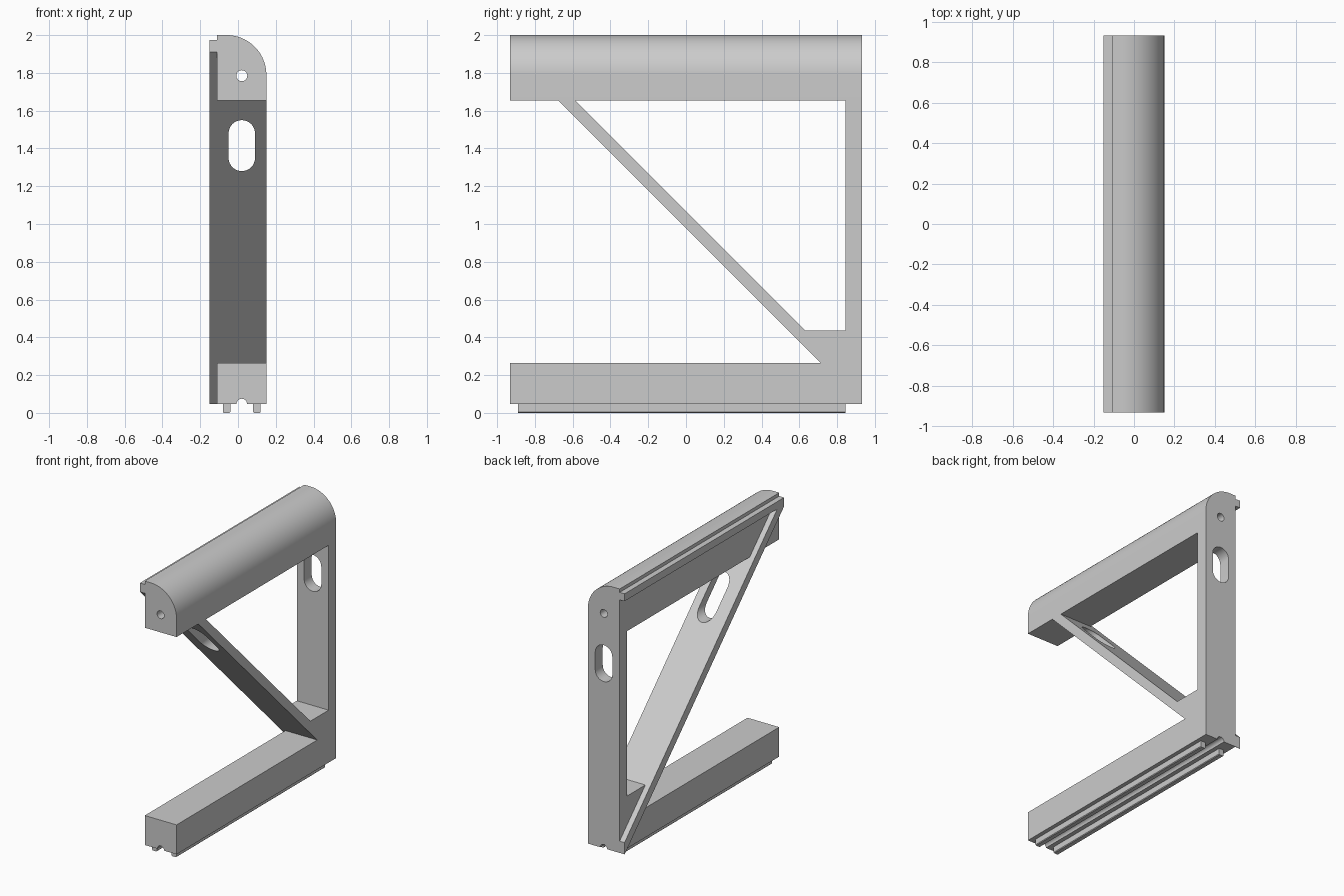
import bpy
import bmesh
from math import cos, sin, pi, radians

cube = bpy.data.objects.get("Cube")
if cube:
    bpy.data.objects.remove(cube, do_unlink=True)

# Overall limits
LEFT, RIGHT, LIP = -0.11, 0.15, -0.15
FRONT, BACK = -0.933, 0.933
BASE_Z, BASE_TOP, RAIL_Z = 0.047, 0.265, 1.655
POST_Y, HOLE_X = 0.845, 0.02
LOW, HIGH = 0.977, 1.067      # brace edges lie on y + z = constant

grey = bpy.data.materials.new("plain grey")
grey.use_nodes = True
colour = (0.6, 0.6, 0.6, 1)
grey.diffuse_color = colour
grey.node_tree.nodes["Principled BSDF"].inputs["Base Color"].default_value = colour


def prism(name, outline, start, end, axis):
    """Extrude an outline along x (outline in y, z) or along y (outline in x, z)."""
    bm = bmesh.new()

    def place(p, d):
        return (d, p[0], p[1]) if axis == "x" else (p[0], d, p[1])

    a = [bm.verts.new(place(p, start)) for p in outline]
    b = [bm.verts.new(place(p, end)) for p in outline]
    bm.faces.new(a)
    bm.faces.new(b[::-1])
    n = len(outline)
    for i in range(n):
        j = (i + 1) % n
        bm.faces.new((a[i], b[i], b[j], a[j]))
    bmesh.ops.recalc_face_normals(bm, faces=bm.faces)
    mesh = bpy.data.meshes.new(name)
    bm.to_mesh(mesh)
    bm.free()
    mesh.materials.append(grey)
    obj = bpy.data.objects.new(name, mesh)
    bpy.context.collection.objects.link(obj)
    return obj


def box(x0, x1, z0, z1):
    return [(x0, z0), (x1, z0), (x1, z1), (x0, z1)]


def arc(cx, cz, r, a0, a1, steps):
    angles = [radians(a0 + (a1 - a0) * i / steps) for i in range(steps + 1)]
    return [(cx + r * cos(a), cz + r * sin(a)) for a in angles]


def activate(obj):
    bpy.ops.object.select_all(action="DESELECT")
    obj.select_set(True)
    bpy.context.view_layer.objects.active = obj


def cut(obj, cutter):
    mod = obj.modifiers.new("opening", "BOOLEAN")
    mod.operation = "DIFFERENCE"
    mod.solver = "EXACT"
    mod.object = cutter
    activate(obj)
    bpy.ops.object.modifier_apply(modifier=mod.name)


# Top rail with one rounded shoulder, and the lip along its other side
shoulder = arc(RIGHT - 0.21, 1.79, 0.21, 0, 90, 24)
top_rail = prism("top_rail", [(LEFT, RAIL_Z), (RIGHT, RAIL_Z)] + shoulder + [(LEFT, 2.0)],
                 FRONT, BACK, "y")
top_lip = prism("top_lip", box(LIP, LEFT, 1.92, 1.975), FRONT, BACK, "y")

# Base bar with a small round groove underneath
groove = arc(HOLE_X, BASE_Z, 0.028, 180, 0, 12)
base_bar = prism("base_bar", [(LEFT, BASE_Z)] + groove +
                 [(RIGHT, BASE_Z), (RIGHT, BASE_TOP), (LEFT, BASE_TOP)], FRONT, BACK, "y")

# Two runners under the base
for side, x in (("right", -0.06), ("left", 0.1)):
    w, c = 0.02, 0.005
    prism(side + "_runner", [(x - w, BASE_Z), (x - w, c), (x - w + c, 0), (x + w - c, 0),
                             (x + w, c), (x + w, BASE_Z)], -0.89, POST_Y, "y")

# Back post and the gusset at its foot
back_post = prism("back_post", box(POST_Y, BACK, BASE_TOP, RAIL_Z), LEFT, RIGHT, "x")
gusset_top = 0.435
prism("gusset", [(HIGH - BASE_TOP, BASE_TOP), (POST_Y, BASE_TOP),
                 (POST_Y, gusset_top), (HIGH - gusset_top, gusset_top)], LEFT, RIGHT, "x")

# Diagonal brace between the bars, and its edge strip running corner to corner
brace = prism("diagonal_brace", [(LOW - RAIL_Z, RAIL_Z), (HIGH - RAIL_Z, RAIL_Z),
                                 (HIGH - BASE_TOP, BASE_TOP), (LOW - BASE_TOP, BASE_TOP)],
              LEFT, RIGHT, "x")
prism("brace_edge_strip", [(FRONT, LOW - FRONT), (FRONT, 1.92), (HIGH - 1.92, 1.92),
                           (BACK, HIGH - BACK), (BACK, BASE_Z), (LOW - BASE_Z, BASE_Z)],
      LIP, LEFT, "x")

# Slot through post and brace, round hole through the top rail
slot = prism("slot_cutter", arc(HOLE_X, 1.48, 0.07, 0, 180, 16) +
             arc(HOLE_X, 1.35, 0.07, 180, 360, 16), -1.1, 1.1, "y")
bore = prism("bore_cutter", arc(HOLE_X, 1.785, 0.029, 0, 345, 23), -1.1, 1.1, "y")
cut(back_post, slot)
cut(brace, slot)
cut(top_rail, bore)
for cutter in (slot, bore):
    bpy.data.objects.remove(cutter, do_unlink=True)

# Smooth the curved faces, keep the edges sharp
for obj in (top_rail, base_bar, back_post, brace):
    activate(obj)
    bpy.ops.object.shade_smooth_by_angle(angle=radians(30))
